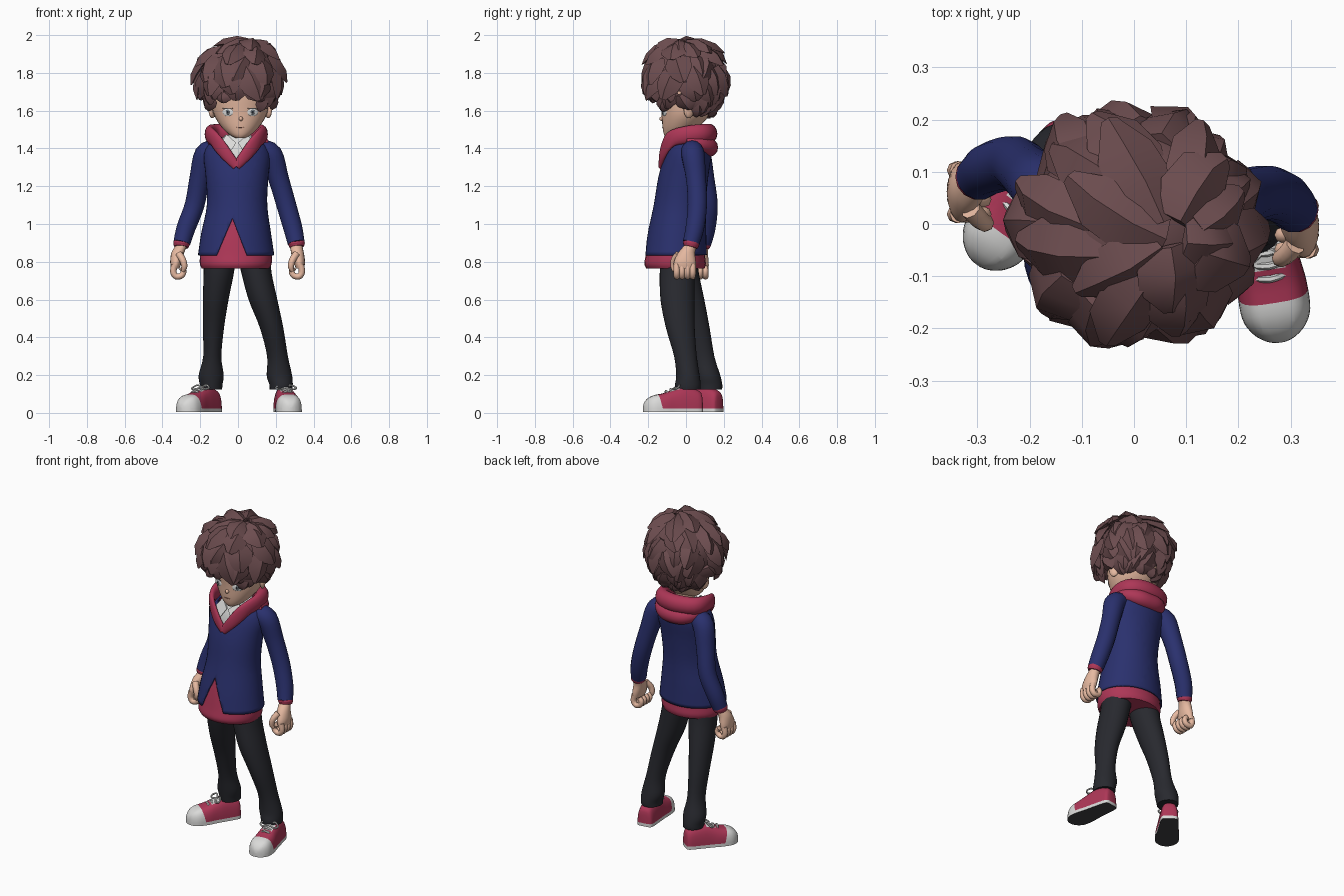
import bpy, bmesh, math, random
from mathutils import Vector, Matrix

random.seed(7)
cube = bpy.data.objects.get("Cube")
if cube:
    bpy.data.objects.remove(cube, do_unlink=True)


def material(name, r, g, b):
    m = bpy.data.materials.new(name)
    m.use_nodes = True
    m.diffuse_color = (r, g, b, 1)
    m.node_tree.nodes["Principled BSDF"].inputs["Base Color"].default_value = (r, g, b, 1)
    return m


SKIN = material("skin", .85, .52, .38)
HAIR = material("brown_hair", .15, .073, .078)
BLUE = material("navy_cloth", .023, .03, .155)
RED = material("crimson_cloth", .42, .038, .095)
WHITE = material("white", .70, .70, .69)
DARK = material("charcoal_cloth", .021, .022, .028)
SOLE = material("sole_rubber", .05, .05, .055)
IRIS = material("grey_iris", .17, .20, .22)
LIP = material("lip_line", .42, .18, .13)


def finish(name, bm, mats, angle=50):
    bmesh.ops.recalc_face_normals(bm, faces=bm.faces)
    me = bpy.data.meshes.new(name)
    bm.to_mesh(me)
    bm.free()
    for m in mats:
        me.materials.append(m)
    me.shade_smooth()
    me.set_sharp_from_angle(angle=math.radians(angle))
    ob = bpy.data.objects.new(name, me)
    bpy.context.collection.objects.link(ob)
    return ob


def skin_rings(rings, caps=True, bm=None):
    """Bridge closed rings of points into a surface."""
    bm = bm or bmesh.new()
    vs = [[bm.verts.new(p) for p in r] for r in rings]
    for a, b in zip(vs, vs[1:]):
        for i in range(len(a)):
            j = (i + 1) % len(a)
            bm.faces.new((a[i], a[j], b[j], b[i]))
    if caps:
        bm.faces.new(vs[0])
        bm.faces.new(vs[-1])
    return bm


def smooth(pts, n=4):
    """Catmull-Rom interpolation of tuples of any length."""
    out = []
    for i in range(len(pts) - 1):
        a, b, c, d = pts[max(i - 1, 0)], pts[i], pts[i + 1], pts[min(i + 2, len(pts) - 1)]
        for k in range(n):
            t = k / n
            out.append(tuple(q + t / 2 * (r - p + t * (2 * p - 5 * q + 4 * r - s + t * (3 * (q - r) + s - p)))
                             for p, q, r, s in zip(a, b, c, d)))
    return out + [tuple(pts[-1])]


def loft(pts, caps=True, segs=28):
    """Horizontal ellipses: x, y, z, half width, half depth."""
    turn = [2 * math.pi * i / segs for i in range(segs)]
    return skin_rings([[(x + a * math.cos(t), y + b * math.sin(t), z) for t in turn]
                       for x, y, z, a, b in smooth(pts)], caps)


def tube(pts, ref=(0, 1, 0), segs=14, bm=None):
    """Section swept along a path: x, y, z, radius, and a second radius if oval."""
    pts = smooth(pts)
    co = [Vector(p[:3]) for p in pts]
    turn = [2 * math.pi * k / segs for k in range(segs)]
    rings = []
    for i, p in enumerate(pts):
        t = (co[min(i + 1, len(co) - 1)] - co[max(i - 1, 0)]).normalized()
        u = t.cross(Vector(ref)).normalized()
        v = u.cross(t)
        rings.append([co[i] + p[3] * u * math.cos(a) + p[-1] * v * math.sin(a) for a in turn])
    return skin_rings(rings, True, bm)


def bisect(bm, co, no):
    bmesh.ops.bisect_plane(bm, geom=bm.verts[:] + bm.edges[:] + bm.faces[:], plane_co=co, plane_no=no)


def blob(name, loc, size, mat, yaw=0):
    bm = bmesh.new()
    bmesh.ops.create_uvsphere(bm, u_segments=16, v_segments=10, radius=1)
    bm.transform(Matrix.Translation(loc) @ Matrix.Rotation(yaw, 4, "Z") @ Matrix.Diagonal((*size, 1)))
    return finish(name, bm, [mat])


def cut_v(bm, apex, left, right):
    """Cut a V-shaped opening (x, z corners) out of the front."""
    planes = []
    for q, other in ((left, right), (right, left)):
        n = Vector((apex[1] - q[1], 0, q[0] - apex[0]))
        o = Vector((apex[0], 0, apex[1]))
        if n.dot(Vector((other[0], 0, other[1])) - o) < 0:
            n = -n
        planes.append((o, n))
        bisect(bm, o, n)
    gone = [f for f in bm.faces if f.calc_center_median().y < -.02
            and all(n.dot(f.calc_center_median() - o) > 0 for o, n in planes)]
    bmesh.ops.delete(bm, geom=gone, context="FACES")


# Jacket with open neck and front notch, hoodie hem and shirt beneath
body = [(-.01, -.056, .835, .202, .166), (-.01, -.048, .95, .185, .155), (-.005, -.033, 1.1, .16, .138),
        (-.005, -.014, 1.25, .166, .132), (-.005, .01, 1.36, .176, .124),
        (-.005, .022, 1.42, .152, .11), (-.005, .03, 1.46, .1, .085)]
bm = loft(body, False, 40)
cut_v(bm, (-.03, 1.03), (-.115, .835), (.048, .835))
cut_v(bm, (-.02, 1.3), (-.14, 1.47), (.11, 1.47))
jacket = finish("jacket", bm, [BLUE])
mod = jacket.modifiers.new("thickness", "SOLIDIFY")
mod.thickness = .008
finish("hoodie_hem", loft([(-.012, -.056, .765, .18, .154), (-.012, -.058, .79, .19, .163), (-.01, -.056, .84, .19, .156),
                           (-.01, -.048, .95, .174, .144), (-.005, -.033, 1.1, .148, .126)]), [RED])
finish("shirt", loft([(-.005, -.012, 1.24, .15, .112), (-.005, .008, 1.36, .155, .114),
                      (0, .012, 1.42, .115, .1), (0, .01, 1.47, .068, .07)]), [WHITE])
for s in (-1, 1):
    flap = [(.005, -.09, 1.43), (.045, -.112, 1.365), (.085, -.08, 1.43), (.055, -.055, 1.475)]
    rings = [[(s * x - .005, y + d, z) for x, y, z in flap] for d in (-.008, 0)]
    finish("shirt_collar_" + ("left" if s > 0 else "right"), skin_rings(rings), [WHITE])

# Hood: flat lapels widening into a thick roll, with a second fold behind
half = [(-.004, -.134, 1.305, .012, .022), (.055, -.122, 1.375, .015, .034), (.112, -.08, 1.448, .018, .042),
        (.135, .005, 1.472, .028, .048), (.105, .09, 1.478, .042, .052)]
loop = [(-x - .012, *p) for x, *p in half] + [(0, .12, 1.478, .046, .054)] + [(x - .006, *p) for x, *p in half[::-1]]
finish("hood_roll", tube(loop, (0, 0, 1)), [RED])
fold = [(.135, .0, 1.44, .025), (.118, .07, 1.425, .038), (.065, .112, 1.41, .048)]
loop = [(-x, y, z, r) for x, y, z, r in fold] + [(0, .12, 1.405, .05)] + fold[::-1]
finish("hood_fold", tube(loop, (0, 0, 1)), [RED])

# Arms, cuffs and half-closed hands
arms = {"right": (-1, [(-.12, .05, 1.39, .055), (-.17, .07, 1.365, .062), (-.203, .097, 1.24, .054),
                       (-.23, .117, 1.1, .052), (-.275, .107, .98, .05), (-.297, .09, .9, .045)], (-.318, .062)),
        "left": (1, [(.12, .03, 1.39, .055), (.174, .037, 1.365, .062), (.215, .053, 1.24, .054),
                     (.256, .06, 1.1, .052), (.29, .047, .98, .05), (.308, .027, .9, .045)], (.314, -.006))}
for side, (s, path, (hx, hy)) in arms.items():
    finish(side + "_sleeve", tube(path), [BLUE])
    x, y, z, r = path[-1]
    finish(side + "_cuff", tube([(x, y, .91, .042), (x + s * .002, y, .895, .044), (x + s * .004, y - .004, .878, .038)]), [RED])
    finish(side + "_hand", loft([(x, y, .89, .03, .033), (hx, hy + .01, .85, .034, .044),
                                 (hx + s * .01, hy, .8, .031, .058), (hx + s * .014, hy, .765, .022, .056)], True, 16), [SKIN])
    bm = bmesh.new()
    for k in range(4):
        fy = hy - .043 + .028 * k
        curl = [(.018, .785), (.024, .745), (.008, .722), (-.02, .728), (-.03, .752), (-.016, .77)]
        tube([(hx + s * a, fy, b, .0175 - .0006 * i) for i, (a, b) in enumerate(curl)], segs=8, bm=bm)
    thumb = [(-.005, -.034, .84, .02), (-.025, -.056, .81, .018), (-.034, -.06, .775, .016), (-.026, -.055, .75, .01)]
    tube([(hx + s * a, hy + b, c, d) for a, b, c, d in thumb], segs=8, bm=bm)
    finish(side + "_fingers", bm, [SKIN])

# Trouser legs
legs = {"left": [(.08, -.045, .86, .088, .09), (.098, -.047, .74, .08, .092), (.132, -.045, .6, .076, .09),
                 (.178, -.03, .45, .062, .076), (.209, -.003, .3, .055, .06), (.219, .01, .2, .067, .062),
                 (.228, .01, .15, .062, .068), (.228, .01, .125, .06, .066)],
        "right": [(-.095, -.035, .86, .088, .09), (-.102, -.022, .74, .08, .09), (-.118, .012, .6, .068, .085),
                  (-.13, .055, .45, .056, .07), (-.136, .09, .3, .048, .06), (-.142, .115, .2, .066, .066),
                  (-.142, .125, .15, .06, .067), (-.142, .127, .125, .058, .064)]}
for side, rings in legs.items():
    finish(side + "_trouser_leg", loft(rings), [DARK])

# Shoes: distance from heel, half width, height; toe cap, tongue and sole cut in
shoe = [(0, .028, .07), (.015, .047, .11), (.09, .055, .132), (.15, .06, .12), (.205, .067, .1),
        (.26, .066, .088), (.292, .05, .07), (.31, .027, .047), (.316, .008, .025)]
for side, heel, yaw in (("left", (.232, .085, 0), 9), ("right", (-.116, .178, 0), -36)):
    place = Matrix.Translation(heel) @ Matrix.Rotation(math.radians(yaw), 4, "Z")
    arc = [math.pi * i / 16 for i in range(17)]
    bm = skin_rings([[(math.copysign(abs(math.cos(a)) ** .6, math.cos(a)) * w, -d, .005 + h * abs(math.sin(a)) ** .75)
                      for a in arc] for d, w, h in smooth(shoe)])
    for co, no in (((0, -.215, 0), (0, 1, .25)), ((0, 0, .024), (0, 0, 1)), ((.032, 0, 0), (1, 0, 0)),
                   ((-.032, 0, 0), (1, 0, 0)), ((0, -.12, 0), (0, 1, 0)), ((0, -.175, 0), (0, 1, 0))):
        bisect(bm, co, no)
    bmesh.ops.recalc_face_normals(bm, faces=bm.faces)
    for f in bm.faces:
        c = f.calc_center_median()
        tongue = abs(c.x) < .032 and -.175 < c.y < -.12
        if f.normal.z < -.9:
            f.material_index = 2
        elif c.z < .024 or c.y + .25 * c.z < -.215 or tongue:
            f.material_index = 1
    bm.transform(place)
    finish(side + "_shoe", bm, [RED, WHITE, SOLE])
    bm = bmesh.new()
    for d, h in ((.135, .126), (.16, .119), (.185, .11)):
        tube([(-.038, -d, h - .018, .006), (0, -d - .008, h + .006, .007), (.038, -d, h - .018, .006)], (0, 0, 1), 6, bm)
    for s in (-1, 1):
        tube([(0, -.13, .136, .005), (s * .03, -.125, .147, .005), (s * .055, -.14, .132, .005),
              (s * .035, -.155, .125, .005), (0, -.135, .134, .005)], (0, 0, 1), 6, bm)
    bm.transform(place)
    finish(side + "_laces", bm, [WHITE])

# Head, neck and ears
FX = .012
finish("neck", loft([(0, .015, 1.36, .06, .06), (0, .01, 1.44, .052, .055), (0, .01, 1.54, .055, .06)]), [SKIN])
finish("head", loft([(FX, -.075, 1.455, .025, .03), (FX, -.055, 1.475, .06, .062), (FX, -.025, 1.52, .105, .1),
                     (FX, 0, 1.59, .144, .13), (.008, .005, 1.68, .157, .145), (.005, .01, 1.78, .155, .15),
                     (.005, .01, 1.88, .1, .1)]), [SKIN])
blob("nose", (FX + .003, -.126, 1.557), (.011, .015, .012), SKIN)
blob("mouth", (FX, -.121, 1.512), (.02, .005, .003), LIP)
for s, side in ((-1, "right"), (1, "left")):
    blob(side + "_ear", (FX + s * .148, .015, 1.605), (.016, .03, .045), SKIN, s * .5)
    ex, yaw = FX + s * .066, s * .4
    blob(side + "_eye", (ex, -.116, 1.592), (.031, .0045, .021), WHITE, yaw)
    blob(side + "_iris", (ex, -.1185, 1.592), (.011, .0045, .015), IRIS, yaw)
    blob(side + "_pupil", (ex, -.121, 1.592), (.005, .0045, .007), DARK, yaw)
    blob(side + "_lash", (ex, -.118, 1.613), (.03, .0045, .002), DARK, yaw)

# Hair: scalp shell plus broad overlapping tufts fanning out from an off-centre crown
CENTRE = Vector((.005, .0, 1.775))


def hair_point(el, az, r):
    el, az = math.radians(el), math.radians(az)
    up, flat = (.203, math.cos(el)) if el > 0 else (.222, math.cos(el) ** .6)
    crown = Vector((.06, -.03, 0)) * max(0, math.sin(el)) ** 4
    return CENTRE + crown + r * Vector((.216 * math.sin(az) * flat, -.211 * math.cos(az) * flat, up * math.sin(el)))


bm = bmesh.new()
bmesh.ops.create_uvsphere(bm, u_segments=24, v_segments=16, radius=1)
bm.transform(Matrix.Translation(CENTRE) @ Matrix.Diagonal((.2, .195, .19, 1)))
bmesh.ops.delete(bm, geom=[v for v in bm.verts if v.co.z < (1.67 if v.co.y < .03 else 1.585)], context="VERTS")
finish("scalp", bm, [HAIR])

bm = bmesh.new()
for start, sweep, count in ((84, 46, 6), (62, 44, 9), (38, 42, 11), (14, 38, 13), (-8, 34, 14), (-26, 32, 14), (-42, 26, 14)):
    for k in range(count):
        az = (360 * (k + random.uniform(-.25, .25)) / count + start) % 360
        off = min(az, 360 - az)
        limit = -33 if off < 40 else -48 if off < 82 else -30 if off < 108 else -68
        top = start + random.uniform(-6, 6)
        end = max(top - sweep * random.uniform(.85, 1.15), limit + random.uniform(-4, 4))
        if top - end < 14:
            continue
        twist, wide = random.uniform(-20, 20), random.uniform(.055, .078)
        flare = random.uniform(.07, .24) if end > -30 else .07
        rings = []
        for t, w, h in ((0, .6, .012), (.35, 1, .024), (.7, .9, .02), (1, .25, .003)):
            el, a = top + (end - top) * t, az + twist * t
            p = hair_point(el, a, .96 + flare * t ** 1.3)
            out = (p - CENTRE).normalized()
            along = (hair_point(el - 2, a + twist * .05, 1) - hair_point(el + 2, a - twist * .05, 1)).normalized()
            across = along.cross(out).normalized() * wide * w
            rings.append([p - across - out * h * .6, p + out * h, p + across - out * h * .6, p - out * h])
        skin_rings(rings, True, bm)
finish("hair_tufts", bm, [HAIR], 40)
